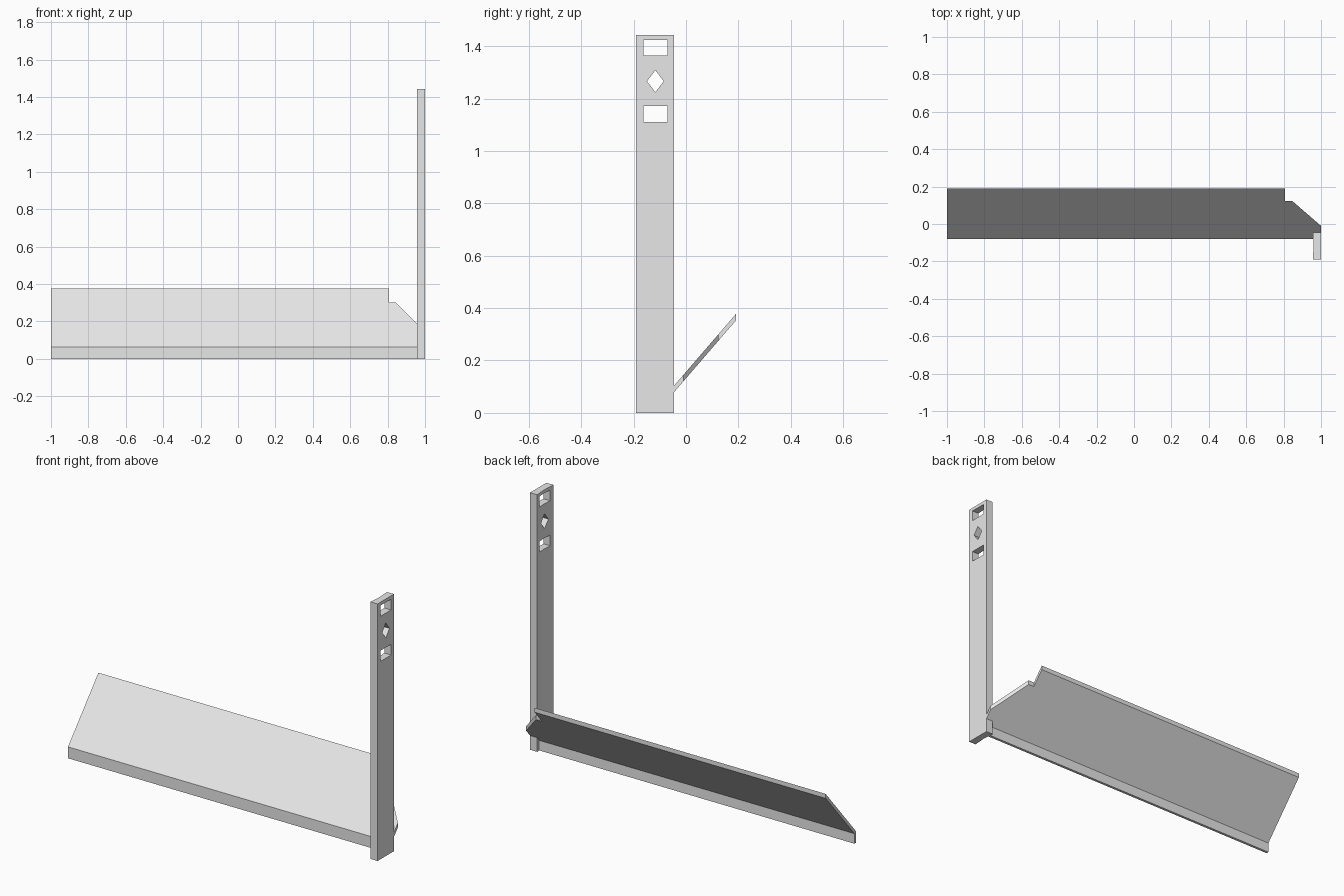
import bpy
import bmesh
from mathutils import Vector

if "Cube" in bpy.data.objects:
    bpy.data.objects.remove(bpy.data.objects["Cube"])

grey = bpy.data.materials.new("light grey")
grey.diffuse_color = (0.8, 0.8, 0.8, 1)
grey.use_nodes = True
grey.node_tree.nodes["Principled BSDF"].inputs["Base Color"].default_value = grey.diffuse_color


def prism(name, points, axis, lo, hi, cutter=False):
    """Extrude a 2D outline along x (points are y, z) or z (points are x, y)."""
    bm = bmesh.new()
    if axis == "x":
        verts = [bm.verts.new((lo, a, b)) for a, b in points]
        step = Vector((hi - lo, 0, 0))
    else:
        verts = [bm.verts.new((a, b, lo)) for a, b in points]
        step = Vector((0, 0, hi - lo))
    face = bm.faces.new(verts)
    extruded = bmesh.ops.extrude_face_region(bm, geom=[face])["geom"]
    bmesh.ops.translate(bm, vec=step,
                        verts=[v for v in extruded if isinstance(v, bmesh.types.BMVert)])
    bmesh.ops.recalc_face_normals(bm, faces=bm.faces)
    mesh = bpy.data.meshes.new(name)
    bm.to_mesh(mesh)
    bm.free()
    mesh.materials.append(grey)
    obj = bpy.data.objects.new(name, mesh)
    bpy.context.collection.objects.link(obj)
    if cutter:
        obj.hide_render = True
        obj.hide_set(True)
        obj.display_type = "WIRE"
    return obj


def cut(target, cutter):
    mod = target.modifiers.new(cutter.name, "BOOLEAN")
    mod.operation = "DIFFERENCE"
    mod.solver = "EXACT"
    mod.object = cutter


# Bent sheet: vertical front lip folding into a sloping plate
front, back, lip, thick = -0.08, 0.19, 0.015, 0.025
fold_z, top_z = 0.064, 0.377
slope = (top_z - fold_z) / (back - front)
inner_z = fold_z + slope * lip - thick
sheet = prism("bent_plate", [
    (front, 0), (front + lip, 0), (front + lip, inner_z),
    (back, top_z - thick), (back, top_z), (front, fold_z)], "x", -1, 1)

# Stepped and angled back corner, and clearance for the post
cut(sheet, prism("corner_cutter", [
    (0.808, 0.4), (0.808, 0.124), (0.845, 0.124),
    (1.0, -0.01), (1.1, -0.096), (1.1, 0.4)], "z", -0.2, 0.6, True))
cut(sheet, prism("post_clearance_cutter", [
    (0.957, -0.3), (1.2, -0.3), (1.2, -0.045), (0.957, -0.045)], "z", -0.2, 0.6, True))

# Upright post with a shallow crease on its inner face
post = prism("upright_post", [
    (0.956, -0.045), (0.961, -0.11), (0.956, -0.19),
    (1.0, -0.19), (1.0, -0.045)], "z", 0, 1.443)

# Two rectangular slots and a diamond hole
mid = -0.117
for name, z in (("upper_slot_cutter", 1.394), ("lower_slot_cutter", 1.141)):
    cut(post, prism(name, [
        (mid - 0.046, z - 0.03), (mid + 0.046, z - 0.03),
        (mid + 0.046, z + 0.03), (mid - 0.046, z + 0.03)], "x", 0.8, 1.2, True))
cut(post, prism("diamond_cutter", [
    (mid - 0.032, 1.266), (mid, 1.224),
    (mid + 0.032, 1.266), (mid, 1.308)], "x", 0.8, 1.2, True))
